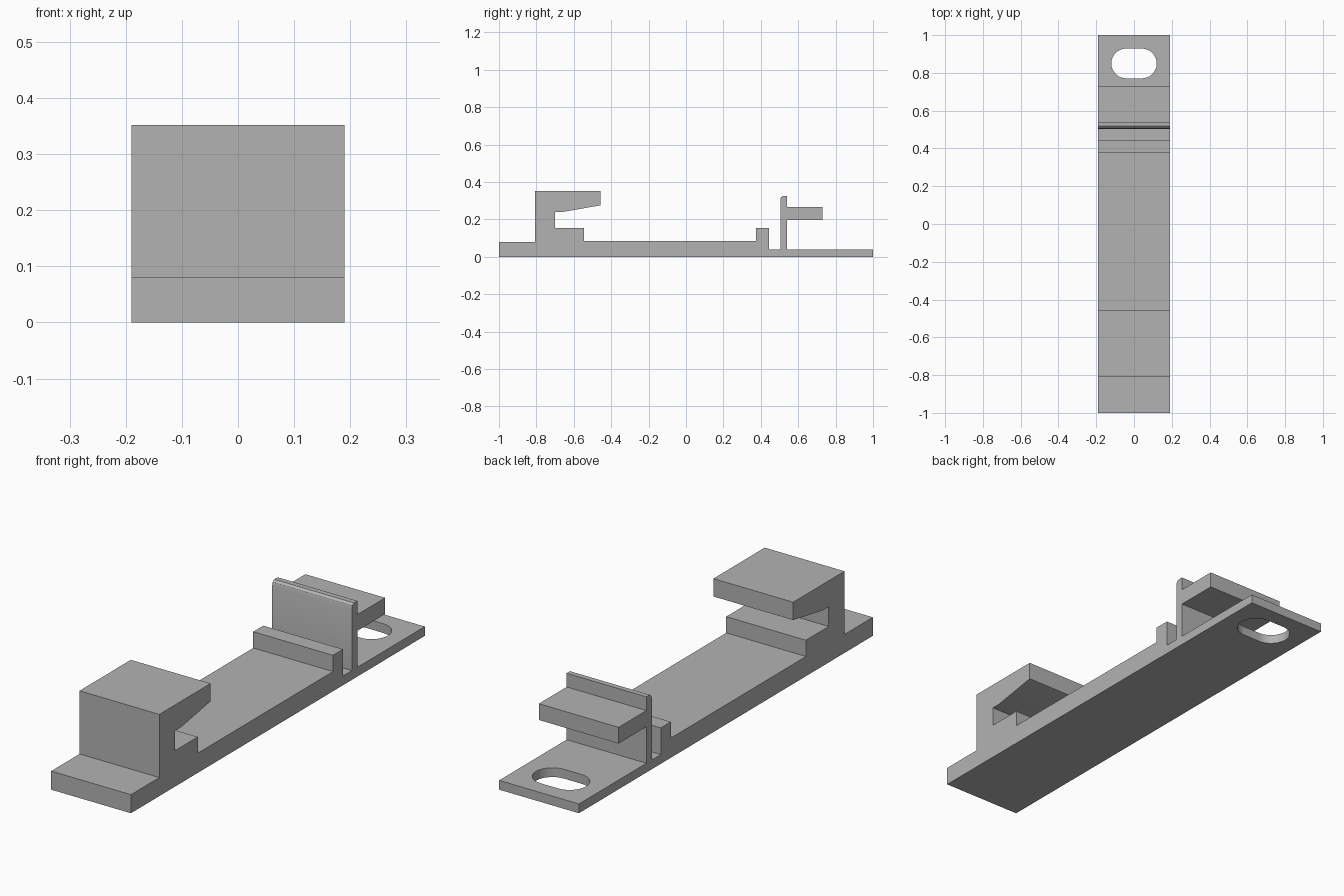
import bpy, bmesh, math

HALF_WIDTH = 0.19

cube = bpy.data.objects.get("Cube")
if cube:
    bpy.data.objects.remove(cube, do_unlink=True)

grey = bpy.data.materials.new("plain_grey")
grey.use_nodes = True
colour = (0.45, 0.45, 0.45, 1)
grey.diffuse_color = colour
grey.node_tree.nodes["Principled BSDF"].inputs["Base Color"].default_value = colour


def extrude(name, outline, offset):
    """Make a solid from a flat outline, pushed along offset."""
    bm = bmesh.new()
    face = bm.faces.new([bm.verts.new(p) for p in outline])
    result = bmesh.ops.extrude_face_region(bm, geom=[face])
    moved = [g for g in result["geom"] if isinstance(g, bmesh.types.BMVert)]
    bmesh.ops.translate(bm, verts=moved, vec=offset)
    bmesh.ops.recalc_face_normals(bm, faces=bm.faces)
    mesh = bpy.data.meshes.new(name)
    bm.to_mesh(mesh)
    bm.free()
    mesh.materials.append(grey)
    obj = bpy.data.objects.new(name, mesh)
    bpy.context.collection.objects.link(obj)
    return obj


# Side profile (y, z), traced part by part from front to back
front_foot = [(-1, 0), (-1, 0.08), (-0.807, 0.08)]
hook = [(-0.807, 0.352), (-0.458, 0.352), (-0.458, 0.275), (-0.66, 0.24), (-0.70, 0.24)]
ledge = [(-0.70, 0.155), (-0.545, 0.155), (-0.545, 0.085)]
stop_rib = [(0.375, 0.085), (0.375, 0.155), (0.443, 0.155), (0.443, 0.04)]
clip_wall = [(0.504, 0.04), (0.504, 0.305), (0.508, 0.318), (0.518, 0.326), (0.541, 0.326)]
finger_tab = [(0.541, 0.267), (0.73, 0.267), (0.73, 0.197), (0.541, 0.197)]
rear_foot = [(0.541, 0.04), (1, 0.04), (1, 0)]
profile = front_foot + hook + ledge + stop_rib + clip_wall + finger_tab + rear_foot

body = extrude("clip_bracket", [(-HALF_WIDTH, y, z) for y, z in profile],
               (2 * HALF_WIDTH, 0, 0))

# Rounded mounting slot through the rear foot
radius, reach, steps = 0.079, 0.041, 16
slot = []
for side in (1, -1):
    for i in range(steps + 1):
        angle = math.pi * (i / steps - 0.5)
        slot.append((side * (reach + radius * math.cos(angle)),
                     0.85 + side * radius * math.sin(angle), -0.05))
cutter = extrude("slot_cutter", slot, (0, 0, 0.15))
cutter.hide_render = True

cut = body.modifiers.new("mounting_slot", 'BOOLEAN')
cut.operation = 'DIFFERENCE'
cut.solver = 'EXACT'
cut.object = cutter

# Apply the cut and discard the cutter
bpy.context.view_layer.objects.active = body
body.select_set(True)
bpy.ops.object.modifier_apply(modifier=cut.name)
bpy.data.objects.remove(cutter, do_unlink=True)
bpy.ops.object.shade_smooth_by_angle(angle=math.radians(25))
